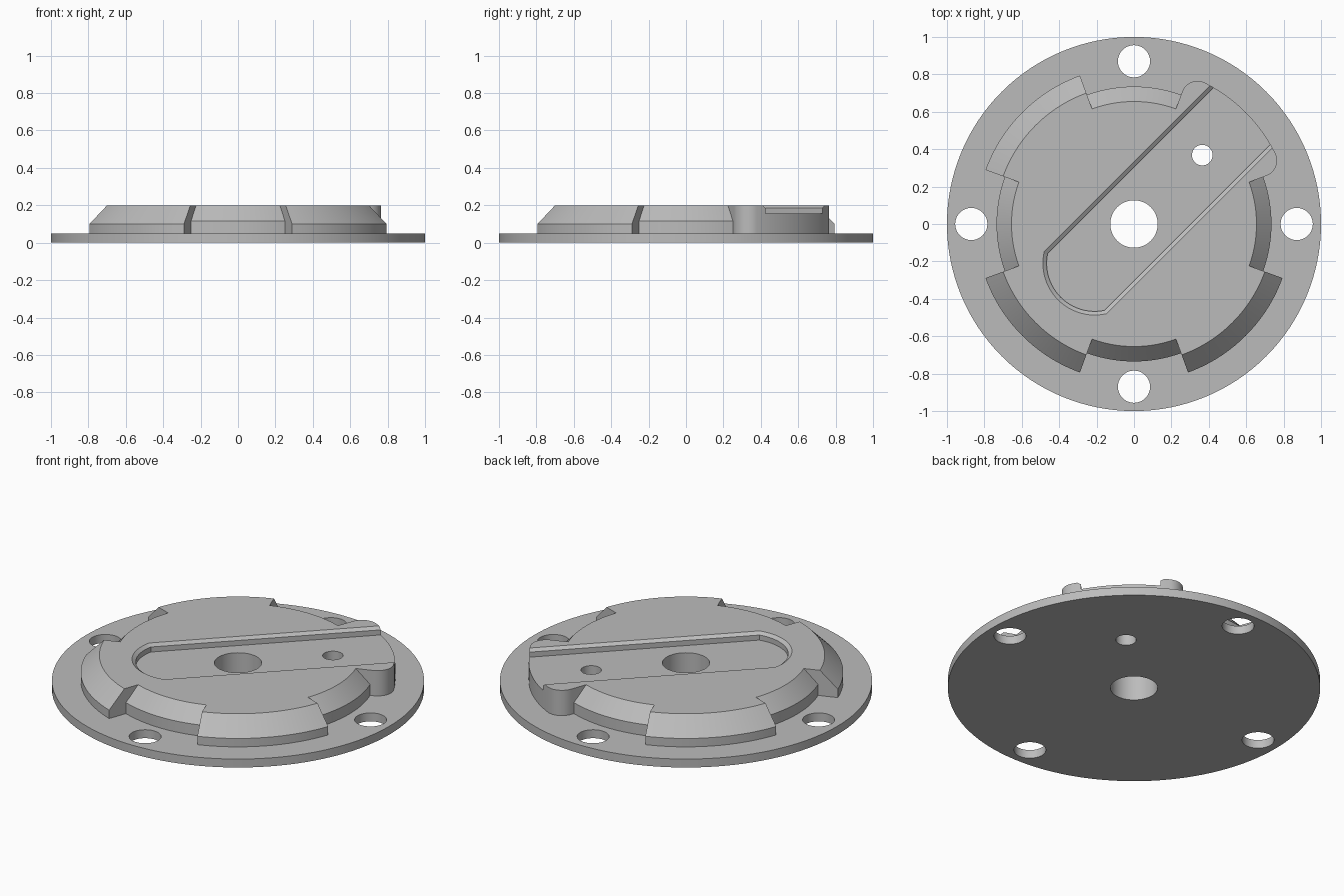
import bpy, bmesh
from math import sin, cos, radians, pi, sqrt
from mathutils import Matrix

cube = bpy.data.objects.get("Cube")
if cube:
    bpy.data.objects.remove(cube, do_unlink=True)

grey = bpy.data.materials.new("plain grey")
grey.use_nodes = True
colour = (0.5, 0.5, 0.5, 1)
grey.diffuse_color = colour
grey.node_tree.nodes["Principled BSDF"].inputs["Base Color"].default_value = colour


def arc(cx, cy, r, start, end, steps):
    """Points on an arc, angles in degrees."""
    angles = [radians(start + (end - start) * i / steps) for i in range(steps + 1)]
    return [(cx + r * cos(a), cy + r * sin(a)) for a in angles]


def loft(name, layers):
    """Closed solid through stacked outlines, given as (z, points)."""
    bm = bmesh.new()
    rings = [[bm.verts.new((x, y, z)) for x, y in pts] for z, pts in layers]
    n = len(rings[0])
    for low, high in zip(rings, rings[1:]):
        for i in range(n):
            j = (i + 1) % n
            bm.faces.new((low[i], low[j], high[j], high[i]))
    bm.faces.new(rings[0][::-1])
    bm.faces.new(rings[-1])
    bmesh.ops.recalc_face_normals(bm, faces=bm.faces)
    mesh = bpy.data.meshes.new(name)
    bm.to_mesh(mesh)
    bm.free()
    obj = bpy.data.objects.new(name, mesh)
    mesh.materials.append(grey)
    bpy.context.collection.objects.link(obj)
    return obj


def disc(name, x, y, r, bottom, top, sides):
    ring = arc(x, y, r, 0, 360, sides)[:-1]
    return loft(name, [(bottom, ring), (top, ring)])


def combine(target, tool, operation):
    """Apply a boolean and remove the tool."""
    mod = target.modifiers.new(tool.name, "BOOLEAN")
    mod.operation, mod.solver, mod.object = operation, "EXACT", tool
    bpy.context.view_layer.objects.active = target
    bpy.ops.object.modifier_apply(modifier=mod.name)
    bpy.data.objects.remove(tool, do_unlink=True)


# Hub outline: four shallow notches, three bevelled lobes, one upright pad
FILLET, PAD_R, GAP = 0.087, 0.845, 20
centre_r = PAD_R - FILLET
lean = GAP + 6.6


def hub_outline(lobe_r, notch_r):
    pts = []
    for quarter in range(4):
        a = quarter * 90
        pts += arc(0, 0, notch_r, a - GAP, a + GAP, 14)
        if quarter:
            pts += arc(0, 0, lobe_r, a + GAP, a + 90 - GAP, 18)
        else:
            for side in (lean, 90 - lean):
                cx, cy = centre_r * cos(radians(side)), centre_r * sin(radians(side))
                if side == lean:
                    pts += arc(cx, cy, FILLET, GAP - 90, side, 14)
                    pts += arc(0, 0, PAD_R, lean, 90 - lean, 14)[1:-1]
                else:
                    pts += arc(cx, cy, FILLET, side, 180 - GAP, 14)
    return pts


hub = loft("hub", [
    (0.03, hub_outline(0.845, 0.735)),
    (0.10, hub_outline(0.845, 0.735)),
    (0.115, hub_outline(0.83, 0.735)),
    (0.20, hub_outline(0.745, 0.655)),
])


# Diagonal slot with chamfered rim, round at one end and open at the other
def slot_outline(inset):
    half, r, cx = 0.235 - inset, 0.277 - inset, -0.297
    reach = sqrt(r * r - half * half)
    sweep = 180 - bpy_angle(half, reach)
    pts = arc(cx, 0, r, sweep, 360 - sweep, 24)
    return pts + [(1.2, -half), (1.2, half)]


def bpy_angle(half, reach):
    from math import atan2, degrees
    return degrees(atan2(half, reach))


slot = loft("slot", [
    (0.155, slot_outline(0.02)),
    (0.185, slot_outline(0.02)),
    (0.215, slot_outline(-0.02)),
])
slot.data.transform(Matrix.Rotation(pi / 4, 4, "Z"))
combine(hub, slot, "DIFFERENCE")

# Flange joined to the hub
plate = disc("mounting_plate", 0, 0, 1, 0, 0.05, 128)
combine(plate, hub, "UNION")

# Centre bore, pin hole and four bolt holes
holes = [(0, 0, 0.127), (0.365, 0.368, 0.055)]
holes += [(0.87 * cos(k * pi / 2), 0.87 * sin(k * pi / 2), 0.086) for k in range(4)]
for x, y, r in holes:
    combine(plate, disc("hole", x, y, r, -0.1, 0.3, 48), "DIFFERENCE")

bpy.ops.object.select_all(action="DESELECT")
plate.select_set(True)
bpy.context.view_layer.objects.active = plate
bpy.ops.object.shade_smooth_by_angle(angle=radians(25))
